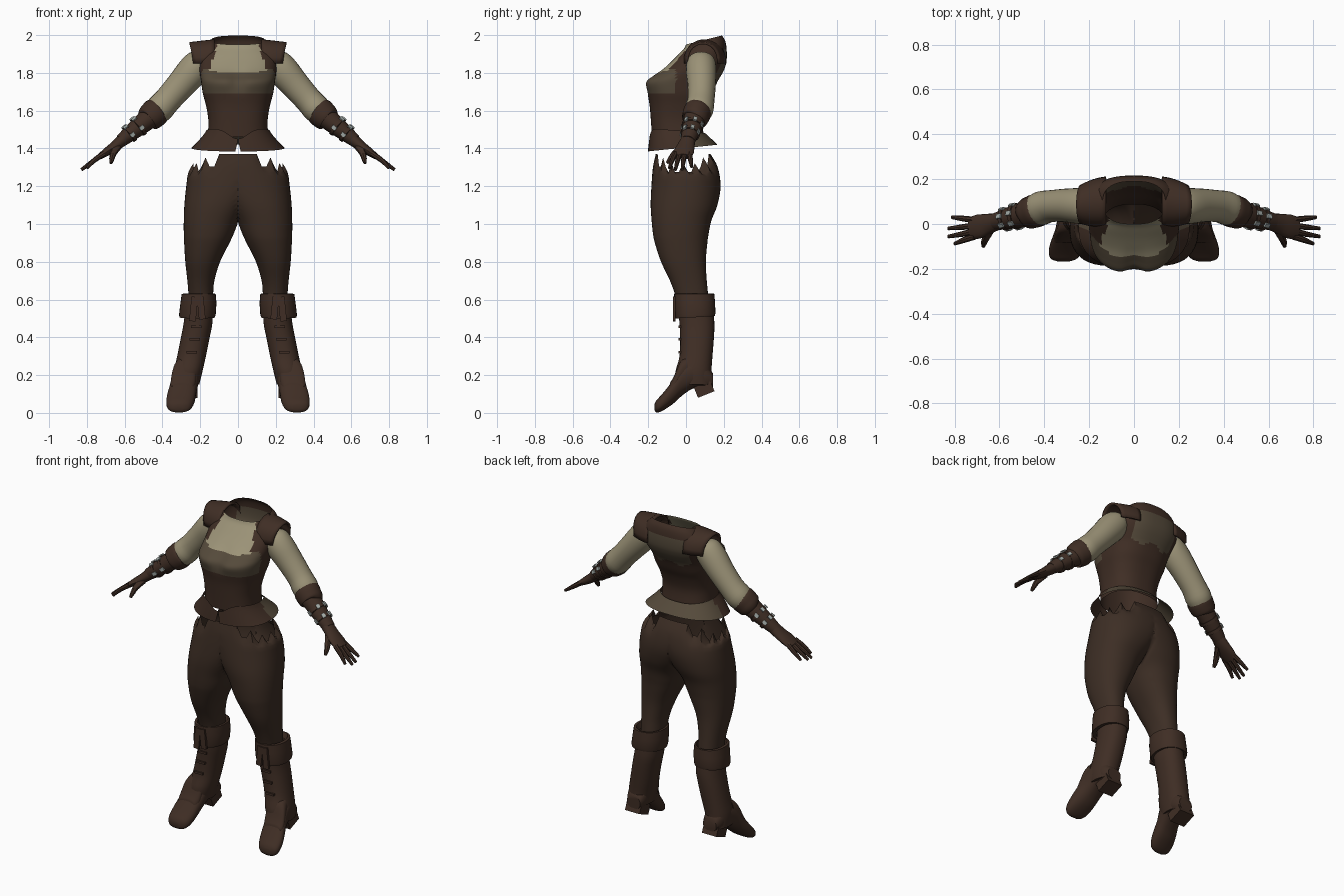
import bpy, bmesh, math
from mathutils import Vector, Matrix

if "Cube" in bpy.data.objects:
    bpy.data.objects.remove(bpy.data.objects["Cube"])

def material(name, rgb):
    m = bpy.data.materials.new(name)
    m.diffuse_color = (*rgb, 1)
    m.use_nodes = True
    m.node_tree.nodes["Principled BSDF"].inputs["Base Color"].default_value = m.diffuse_color
    return m

BROWN = material("dark leather", (0.050, 0.027, 0.018))
CLOTH = material("trouser brown", (0.046, 0.027, 0.018))
BEIGE = material("beige linen", (0.33, 0.29, 0.185))
OLIVE = material("dusty olive", (0.090, 0.068, 0.043))
METAL = material("dull silver", (0.36, 0.40, 0.38))

def finish(name, bm, mats, mirror, rule=None, angle=40, thick=0):
    bmesh.ops.remove_doubles(bm, verts=bm.verts, dist=0.0002)
    bmesh.ops.recalc_face_normals(bm, faces=bm.faces)
    if rule:
        for f in bm.faces:
            f.material_index = rule(f.calc_center_median())
    me = bpy.data.meshes.new(name)
    bm.to_mesh(me)
    bm.free()
    ob = bpy.data.objects.new(name, me)
    bpy.context.collection.objects.link(ob)
    for m in mats:
        me.materials.append(m)
    bpy.ops.object.select_all(action='DESELECT')
    ob.select_set(True)
    bpy.context.view_layer.objects.active = ob
    bpy.ops.object.shade_smooth_by_angle(angle=math.radians(angle))
    if thick:
        ob.modifiers.new("thickness", 'SOLIDIFY').thickness = thick
    if mirror:
        ob.modifiers.new("mirror", 'MIRROR').merge_threshold = 0.0005
    return ob

def dense(rows, n):
    """Smoothly interpolate control rows."""
    out = []
    for i in range(len(rows) - 1):
        a, b, c, d = rows[max(i - 1, 0)], rows[i], rows[i + 1], rows[min(i + 2, len(rows) - 1)]
        for k in range(n):
            t = k / n
            out.append(tuple(q + .5 * t * (r - p + t * (2*p - 5*q + 4*r - s + t * (3*(q - r) + s - p)))
                             for p, q, r, s in zip(a, b, c, d)))
    return out + [rows[-1]]

def loft(name, rings, mats, mirror=True, closed=True, caps=False, skip_middle=False, **kw):
    bm = bmesh.new()
    vs = [[bm.verts.new(p) for p in r] for r in rings]
    n = len(vs[0])
    for a, b in zip(vs, vs[1:]):
        for j in range(n if closed else n - 1):
            q = (a[j], a[(j + 1) % n], b[(j + 1) % n], b[j])
            if not (skip_middle and all(v.co.x < 1e-5 for v in q)):
                bm.faces.new(q)
    if caps:
        bm.faces.new(vs[0])
        bm.faces.new(vs[-1])
    return finish(name, bm, mats, mirror, **kw)

def spow(v, p):
    return math.copysign(abs(v) ** p, v)

def oval(z, xi, xo, yf, yb, n=32, p=0.9):
    return [Vector(((xi + xo) / 2 + (xo - xi) / 2 * spow(math.cos(a), p),
                    (yf + yb) / 2 + (yb - yf) / 2 * spow(math.sin(a), p), z))
            for a in (2 * math.pi * j / n for j in range(n))]

def tube(name, path, mat, n=16, sub=3, caps=True):
    """Path rows: x, y, z, radius across, radius thick."""
    rows = dense(path, sub)
    rings = []
    for i, r in enumerate(rows):
        d = Vector(rows[min(i + 1, len(rows) - 1)][:3]) - Vector(rows[max(i - 1, 0)][:3])
        d.normalize()
        u = (Vector((0, 1, 0)) - d * d.y).normalized()
        v = d.cross(u)
        rings.append([Vector(r[:3]) + u * r[3] * math.cos(a) + v * r[4] * math.sin(a)
                      for a in (2 * math.pi * j / n for j in range(n))])
    return loft(name, rings, [mat], caps=caps)

def box(name, c, size, mat, rot=None):
    bm = bmesh.new()
    bmesh.ops.create_cube(bm, size=1)
    m = Matrix.Translation(c) @ (rot.to_4x4() if rot else Matrix()) @ Matrix.Diagonal((*size, 1))
    bmesh.ops.transform(bm, matrix=m, verts=bm.verts)
    return finish(name, bm, [mat], True)

# Bodice: z, half width, front y, back y
torso = dense([(1.46, .160, -.180, .095), (1.55, .157, -.186, .088), (1.63, .170, -.193, .11),
               (1.69, .186, -.205, .14), (1.75, .195, -.218, .165), (1.785, .200, -.178, .185),
               (1.82, .205, -.125, .203), (1.86, .207, -.078, .215), (1.90, .195, -.038, .215),
               (1.93, .168, -.010, .207), (1.95, .140, .000, .19)], 4)
rings = []
for z, w, yf, yb in torso:
    ring = oval(z, -w, w, yf, yb, 64, .8)
    for v in ring:
        if v.y < 0:  # valley between the bust halves
            v.y += .028 * math.exp(-(v.x / .04) ** 2 - ((z - 1.76) / .05) ** 2)
        v.z += .05 * max(0, v.y / .2) * min(1, max(0, (z - 1.85) / .1))
    rings.append(ring)

def bodice_colour(c):
    if c.y < .03 and c.z > 1.805 + .1 * max(0, abs(c.x) - .1) and abs(c.x) < .15 - .3 * max(0, c.z - 1.82):
        return 1
    if c.y < -.05 and 1.685 + .2 * max(0, .06 - abs(c.x)) < c.z < 1.82:
        return 2
    if c.y > .1 and 1.73 + .5 * abs(abs(c.x) - .07) < c.z < 1.92 and abs(c.x) < .14:
        return 2
    return 0

loft("bodice", rings, [BROWN, BEIGE, OLIVE], mirror=False, rule=bodice_colour)

# Flared skirt of the bodice, split at the front
rings = []
for i in range(9):
    t = i / 8
    ring = []
    for j in range(65):
        g = .035 * t
        a = -math.pi / 2 + g + (2 * math.pi - 2 * g) * j / 64
        w, yf, yb = .168 + .079 * t ** 1.2, -.194 - .008 * t, .103 + .064 * t
        x = w * spow(math.cos(a), .85)
        y = (yf + yb) / 2 + (yb - yf) / 2 * spow(math.sin(a), .85)
        top = 1.495 - .015 * math.sin(a) - (.06 * math.exp(-(x / .07) ** 2) if y < 0 else 0)
        ring.append(Vector((x, y, top * (1 - t) + (1.402 + .018 * math.sin(a)) * t)))
    rings.append(ring)
loft("bodice_skirt", rings, [BROWN, OLIVE], mirror=False, closed=False,
     rule=lambda c: int(c.y > -.02))

# Shoulder caps arching over the sleeve tops
rings = []
for i in range(7):
    t = i / 6
    R = .112 - .025 * t * t
    rings.append([Vector((.125 + .133 * t - .02 * t * (1 - math.sin(a)), .1 - .012 * t - R * math.cos(a),
                          1.85 + (.128 - .015 * t) * spow(math.sin(a), .8)))
                  for a in (math.pi * j / 16 for j in range(17))])
loft("shoulder_cap", rings, [BROWN], closed=False, thick=.012)

# Sleeves
tube("sleeve", [(.18, .08, 1.875, .06, .05), (.20, .08, 1.855, .076, .076), (.24, .08, 1.81, .08, .083),
                (.30, .083, 1.74, .075, .077), (.37, .08, 1.66, .071, .072),
                (.415, .07, 1.61, .076, .075), (.44, .06, 1.58, .066, .066)], BEIGE, 24)

# Gloves: rolled cuff, forearm, straps, palm, fingers
tube("glove_cuff", [(.425, .064, 1.60, .060, .060), (.43, .062, 1.597, .074, .076), (.455, .053, 1.574, .073, .075),
                    (.478, .047, 1.556, .068, .068), (.482, .045, 1.552, .052, .052)], BROWN, 20)
tube("glove_forearm", [(.46, .05, 1.57, .060, .058), (.52, .035, 1.52, .054, .05), (.58, .02, 1.472, .045, .041),
                       (.62, .010, 1.440, .038, .034)], BROWN, 20)
d = Vector((.78, -.16, -.62)).normalized()
u = (Vector((0, 1, 0)) - d * d.y).normalized()
v = d.cross(u)
for i, (x, y, z, r) in enumerate([(.525, .034, 1.516, .056), (.572, .022, 1.478, .049)]):
    c = Vector((x, y, z))
    e = d * .009
    tube("glove_strap_%d" % i, [(*(c - e), r - .006, r - .009), (*(c - e), r + .003, r),
                                (*(c + e), r + .002, r - .001), (*(c + e), r - .008, r - .011)], BROWN, 20, 1)
    for k, deg in enumerate((25, 75, 125, 195)):
        a = math.radians(deg)
        out = (u * math.cos(a) + v * math.sin(a)).normalized()
        rot = Matrix((d, out.cross(d), out)).transposed()
        box("strap_buckle_%d_%d" % (i, k), c + out * (r + .001), (.026, .02, .009), METAL, rot)
tube("palm", [(.605, .012, 1.45, .038, .034), (.65, .000, 1.413, .046, .028), (.695, -.012, 1.382, .054, .022),
              (.73, -.018, 1.358, .047, .016)], BROWN)
for i, (y0, tip) in enumerate([(-.056, (.800, -.088, 1.296)), (-.031, (.828, -.056, 1.287)),
                               (-.006, (.828, -.020, 1.289)), (.018, (.812, .030, 1.302))]):
    tube("finger_%d" % i, [(.71, y0, 1.373, .014, .015), (.76, (y0 + tip[1]) / 2, 1.338, .013, .013),
                           (*tip, .008, .008)], BROWN, 8)
tube("thumb", [(.64, -.02, 1.41, .02, .024), (.66, -.06, 1.375, .016, .018), (.668, -.082, 1.345, .014, .014),
               (.672, -.1, 1.322, .008, .008)], BROWN, 8)

# Trousers: half hips closing at the centre, running into one leg; torn sides
rings = []
for row in dense([(1.37, -.235, .235, -.160, .130), (1.30, -.26, .26, -.175, .168), (1.20, -.17, .274, -.183, .183),
                  (1.10, -.07, .284, -.187, .166), (1.02, -.008, .287, -.182, .135), (.95, .022, .287, -.175, .12),
                  (.90, .045, .285, -.165, .113), (.80, .095, .279, -.132, .105), (.70, .125, .268, -.085, .11),
                  (.62, .132, .262, -.056, .118), (.55, .135, .262, -.045, .125)], 4):
    ring = oval(*row, n=48)
    for j, p in enumerate(ring):
        p.x = max(p.x, 0)
        if p.z > 1.25 and p.x > .12:
            k = (.85 if j % 3 == 0 else .45) - .25 * (p.x > .2)
            p.z = 1.25 + (p.z - 1.25) * k
    rings.append(ring)
loft("trousers", rings, [CLOTH], skip_middle=True)

# Boots: shaft, turned-down cuff, tabs and straps
loft("boot_shaft", [oval(*r) for r in dense(
    [(.58, .135, .275, -.045, .14), (.48, .135, .287, -.035, .15), (.40, .150, .302, -.031, .148),
     (.30, .170, .322, -.034, .140), (.22, .188, .338, -.055, .135), (.15, .205, .335, -.05, .138)], 3)],
     [BROWN], caps=True)
rings = [oval(*r) for r in
         [(.600, .135, .27, -.045, .13), (.632, .128, .282, -.056, .142), (.630, .118, .298, -.063, .150),
          (.58, .114, .305, -.062, .154), (.52, .118, .312, -.058, .156), (.505, .122, .310, -.054, .152),
          (.505, .140, .29, -.03, .14)]]
for r in rings:
    for p in r:
        p.z += .06 * (p.y - .03) * (p.z < .56)
loft("boot_cuff", rings, [BROWN])
box("cuff_tab_inner", (.195, -.062, .555), (.035, .014, .12), BROWN, Matrix.Rotation(.1, 3, 'Y'))
box("cuff_tab_outer", (.235, -.062, .55), (.035, .014, .13), BROWN, Matrix.Rotation(-.1, 3, 'Y'))
for i, (x, z) in enumerate([(.22, .455), (.23, .39), (.245, .32)]):
    box("boot_strap_%d" % i, (x, -.034, z), (.055, .014, .013), BROWN)

def foot_rings(rows, n=24):
    return [[Vector((cx + w * spow(math.cos(a), .8), y, (lo + hi) / 2 + (hi - lo) / 2 * spow(math.sin(a), .8)))
             for a in (2 * math.pi * j / n for j in range(n))] for y, cx, w, lo, hi in rows]

# Feet: y, centre x, half width, bottom z, top z
loft("boot_foot", foot_rings(dense(
    [(.142, .262, .045, .135, .21), (.10, .265, .062, .125, .26), (.04, .270, .068, .130, .28),
     (-.02, .280, .070, .092, .25), (-.06, .292, .072, .055, .185), (-.10, .302, .075, .026, .132),
     (-.135, .309, .070, .006, .09), (-.157, .313, .055, .003, .066), (-.167, .314, .025, .015, .045)], 3)),
     [BROWN], caps=True)
# Raised instep guard and heel block
loft("instep_guard", foot_rings(dense(
    [(.01, .274, .060, .16, .30), (-.03, .284, .064, .13, .272), (-.062, .292, .066, .10, .198),
     (-.085, .298, .058, .09, .158)], 3)), [BROWN], caps=True)
box("boot_heel", (.265, .096, .125), (.10, .094, .06), BROWN, Matrix.Rotation(.38, 3, 'X'))
